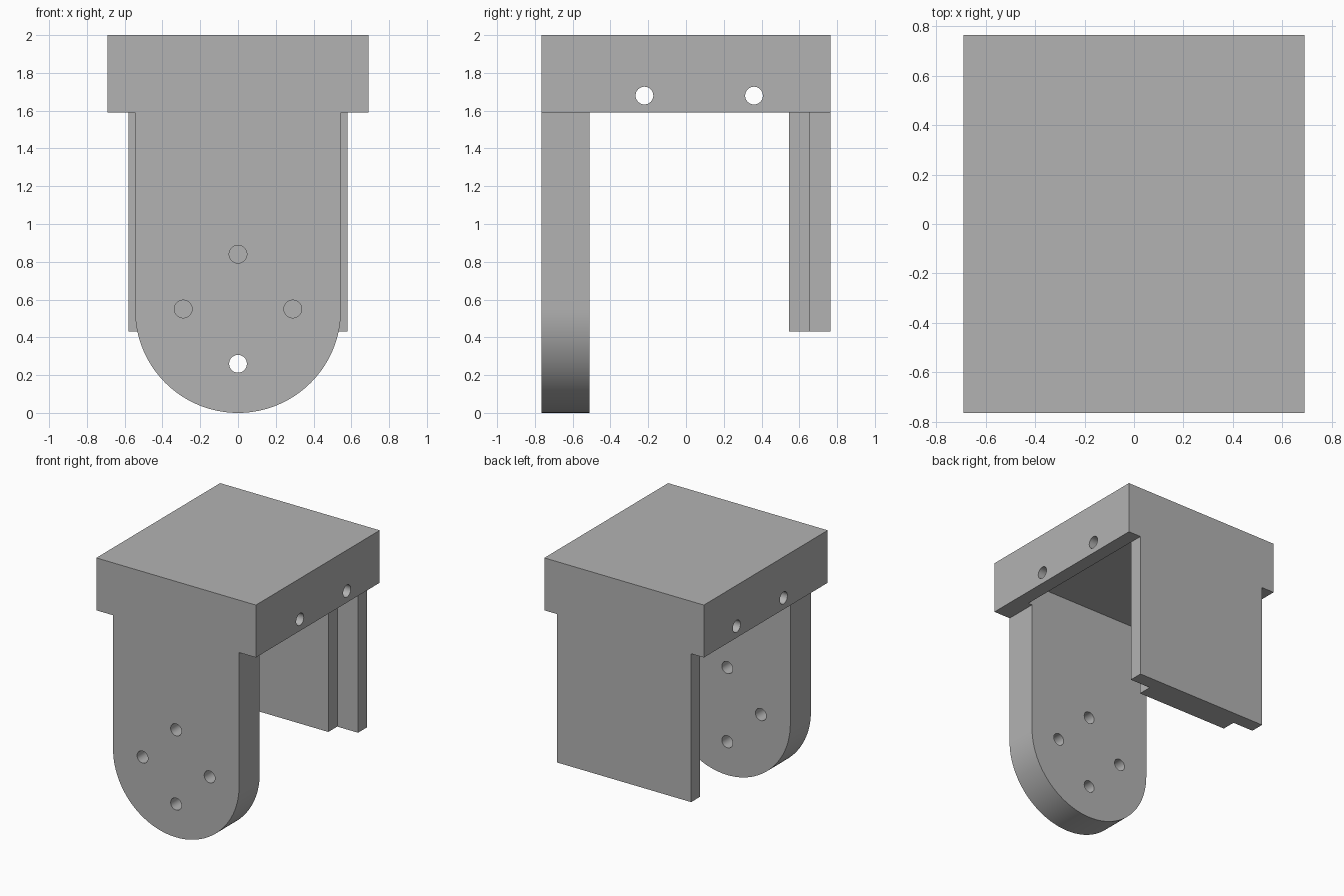
import bpy, bmesh, math
from mathutils import Matrix

cube = bpy.data.objects.get("Cube")
if cube:
    bpy.data.objects.remove(cube, do_unlink=True)

grey = bpy.data.materials.new("plain grey")
grey.use_nodes = True
colour = (0.45, 0.45, 0.45, 1)
grey.diffuse_color = colour
grey.node_tree.nodes["Principled BSDF"].inputs["Base Color"].default_value = colour

HALF_X, HALF_Y, TOP = 0.69, 0.765, 2.0
RIM, CEILING = 1.59, 1.76            # bottom edge of the cap, roof of its cavity
WALL = 0.11
LUG_R, LUG_BACK = 0.545, -0.51
HOLE_R = 0.047


def finish(name, bm):
    bmesh.ops.recalc_face_normals(bm, faces=bm.faces)
    mesh = bpy.data.meshes.new(name)
    bm.to_mesh(mesh)
    bm.free()
    mesh.materials.append(grey)
    ob = bpy.data.objects.new(name, mesh)
    bpy.context.collection.objects.link(ob)
    return ob


def box(name, x, y0, y1, z0, z1):
    """Box centred on x = 0 with half width x."""
    bm = bmesh.new()
    size = Matrix.Diagonal((2 * x, y1 - y0, z1 - z0, 1))
    place = Matrix.Translation((0, (y0 + y1) / 2, (z0 + z1) / 2))
    bmesh.ops.create_cube(bm, size=1, matrix=place @ size)
    return finish(name, bm)


def rod(name, centre, axis, length):
    bm = bmesh.new()
    turn = Matrix.Rotation(math.pi / 2, 4, axis)
    bmesh.ops.create_cone(bm, cap_ends=True, segments=32, radius1=HOLE_R, radius2=HOLE_R,
                          depth=length, matrix=Matrix.Translation(centre) @ turn)
    return finish(name, bm)


def lug(name):
    """Tongue with a half-round lower end."""
    bm = bmesh.new()
    steps = 64
    outline = [(LUG_R, RIM + 0.1), (-LUG_R, RIM + 0.1)]
    for i in range(steps + 1):
        a = math.pi * (1 + i / steps)
        outline.append((LUG_R * math.cos(a), LUG_R + LUG_R * math.sin(a)))
    face = bm.faces.new([bm.verts.new((x, -HALF_Y, z)) for x, z in outline])
    ext = bmesh.ops.extrude_face_region(bm, geom=[face])
    verts = [g for g in ext["geom"] if isinstance(g, bmesh.types.BMVert)]
    bmesh.ops.translate(bm, verts=verts, vec=(0, LUG_BACK + HALF_Y, 0))
    return finish(name, bm)


def combine(body, tool, operation):
    tool.hide_render = True
    mod = body.modifiers.new(tool.name, 'BOOLEAN')
    mod.object, mod.operation, mod.solver = tool, operation, 'EXACT'
    bpy.context.view_layer.objects.active = body
    bpy.ops.object.modifier_apply(modifier=mod.name)
    bpy.data.objects.remove(tool, do_unlink=True)


# Cap, hollow underneath
body = box("clevis_bracket", HALF_X, -HALF_Y, HALF_Y, RIM, TOP)
combine(body, box("cavity", HALF_X - WALL, LUG_BACK, HALF_Y - WALL, RIM - 0.2, CEILING), 'DIFFERENCE')

# Front tongue, back plate and its narrower inner rib
combine(body, lug("front_lug"), 'UNION')
plate_y = HALF_Y - WALL
combine(body, box("back_plate", HALF_X - WALL, plate_y, HALF_Y, 0.43, RIM + 0.1), 'UNION')
combine(body, box("back_rib", 0.40, plate_y - WALL, plate_y + 0.05, 0.43, CEILING + 0.05), 'UNION')

# Four bolt holes in the tongue
for i in range(4):
    a = i * math.pi / 2
    centre = (0.29 * math.cos(a), (LUG_BACK - HALF_Y) / 2, 0.55 + 0.29 * math.sin(a))
    combine(body, rod("lug_hole", centre, 'X', 0.5), 'DIFFERENCE')

# Two cross holes through both side walls
for y in (-0.22, 0.36):
    combine(body, rod("side_hole", (0, y, 1.68), 'Y', 2), 'DIFFERENCE')

# Merge coplanar faces left by the joins
bm = bmesh.new()
bm.from_mesh(body.data)
bmesh.ops.remove_doubles(bm, verts=bm.verts, dist=0.0001)
bmesh.ops.dissolve_limit(bm, angle_limit=0.005, verts=bm.verts, edges=bm.edges)
bmesh.ops.triangulate(bm, faces=[f for f in bm.faces if len(f.verts) > 4])
bm.to_mesh(body.data)
bm.free()

body.select_set(True)
bpy.context.view_layer.objects.active = body
bpy.ops.object.shade_smooth_by_angle(angle=math.radians(30))
